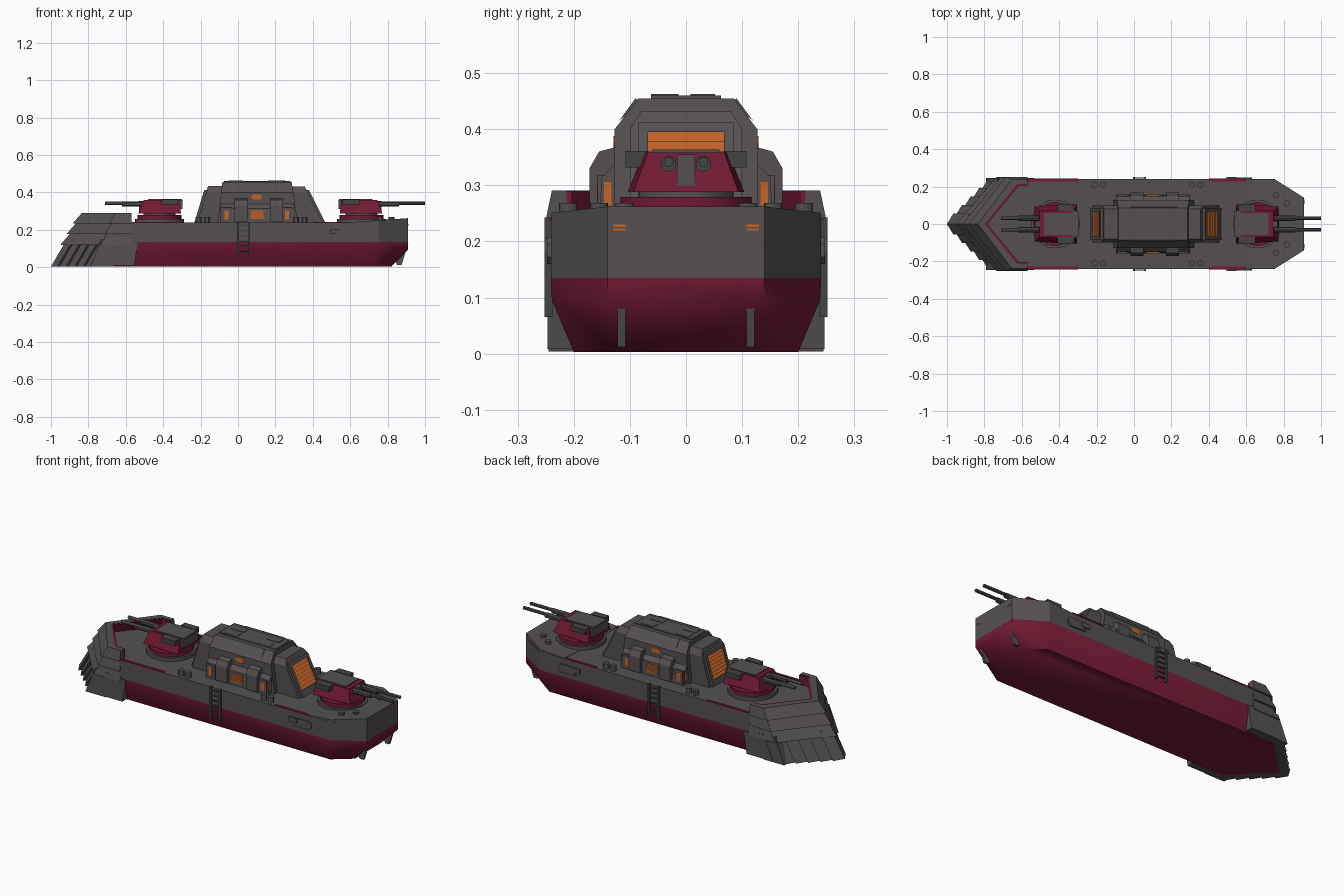
import bpy, bmesh, math
from mathutils import Vector

cube = bpy.data.objects.get("Cube")
if cube:
    bpy.data.objects.remove(cube, do_unlink=True)


def material(name, r, g, b):
    m = bpy.data.materials.new(name)
    m.use_nodes = True
    m.diffuse_color = (r, g, b, 1)
    m.node_tree.nodes["Principled BSDF"].inputs["Base Color"].default_value = (r, g, b, 1)
    return m


GREY = material("hull grey", 0.09, 0.081, 0.085)
RED = material("crimson", 0.17, 0.01, 0.034)
ORANGE = material("glowing orange", 0.56, 0.125, 0.02)
STEEL = material("gun steel", 0.055, 0.058, 0.057)


def loft(name, rings, mat):
    """Skin equal rings of 3D points and cap both ends."""
    bm = bmesh.new()
    vs = [[bm.verts.new(p) for p in ring] for ring in rings]
    n = len(rings[0])
    for a, b in zip(vs, vs[1:]):
        for i in range(n):
            j = (i + 1) % n
            bm.faces.new((a[i], a[j], b[j], b[i]))
    bm.faces.new(vs[0])
    bm.faces.new(vs[-1])
    bmesh.ops.recalc_face_normals(bm, faces=bm.faces)
    me = bpy.data.meshes.new(name)
    bm.to_mesh(me)
    bm.free()
    me.materials.append(mat)
    ob = bpy.data.objects.new(name, me)
    bpy.context.collection.objects.link(ob)
    return ob


def prism(name, pts, axis, a, b, mat):
    """Extrude a 2D profile from a to b along an axis."""
    place = {"x": lambda p, c: (c, *p), "y": lambda p, c: (p[0], c, p[1]),
             "z": lambda p, c: (*p, c)}[axis]
    return loft(name, [[place(p, c) for p in pts] for c in (a, b)], mat)


def box(name, x, y, z, mat):
    return prism(name, [(x[0], y[0]), (x[1], y[0]), (x[1], y[1]), (x[0], y[1])], "z", *z, mat)


def cylinder(name, loc, r, depth, mat, axis="z", sides=24):
    rot = (0, math.pi / 2, 0) if axis == "x" else (0, 0, 0)
    bpy.ops.mesh.primitive_cylinder_add(vertices=sides, radius=r, depth=depth, location=loc, rotation=rot)
    ob = bpy.context.object
    ob.name = name
    ob.data.materials.append(mat)
    bpy.ops.object.shade_smooth_by_angle()


def mirrored(half):
    """Close a half outline that starts on the centre line."""
    return half + [(x, -y) for x, y in reversed(half) if y > 0]


def hull_ring(z, tip, shoulder, y, aft, stern, ys):
    return [(*p, z) for p in mirrored([(tip, 0), (shoulder, y), (aft, y), (stern, ys)])]


# Hull: smooth crimson bottom, flat grey topsides
waterline = hull_ring(0.135, -0.88, -0.68, 0.241, 0.75, 0.91, 0.14)
bottom = loft("lower_hull", [hull_ring(0.003, -0.94, -0.74, 0.2, 0.72, 0.82, 0.12),
                             hull_ring(0.095, -0.91, -0.7, 0.239, 0.75, 0.91, 0.14), waterline], RED)
bpy.ops.object.select_all(action="DESELECT")
bottom.select_set(True)
bpy.context.view_layer.objects.active = bottom
bpy.ops.object.shade_smooth_by_angle(angle=math.radians(47))
loft("upper_hull", [waterline, hull_ring(0.238, -0.82, -0.64, 0.241, 0.75, 0.91, 0.14)], GREY)

# Stern deck rising gently aft
stern = mirrored([(0.58, 0), (0.6, 0.24), (0.75, 0.24), (0.91, 0.14)])
loft("stern_deck", [[(x, y, 0.23) for x, y in stern],
                    [(x, y, 0.239 + (x - 0.58) * 0.07) for x, y in stern]], GREY)


# Prow armour: three overlapping chevron courses with an open top
def chevron(z, off, thick):
    tip, shoulder = -1 + 0.58 * z, -0.77 + 0.41 * z

    def u(d):
        return [(-0.57, 0.237 + d), (shoulder - d, 0.237 + d), (tip - d * 1.4, 0),
                (shoulder - d, -0.237 - d), (-0.57, -0.237 - d)]
    return [(*p, z) for p in u(off) + u(off - thick)[::-1]]


for i in range(3):
    z = 0.12 + i * 0.057
    loft(f"prow_course_{i + 1}", [chevron(z, 0.014, 0.04), chevron(z + 0.057, 0.002, 0.026)], GREY)
loft("bulwark_lining", [chevron(0.236, -0.022, 0.012), chevron(0.289, -0.022, 0.012)], RED)

for s in (1, -1):
    # Prow skirt: saw-toothed plates along the waterline
    start, run = Vector((-1, 0, 0.004)), Vector((0.23, 0.228 * s, 0))
    rise, out = Vector((0.085, 0, 0.145)), Vector((-0.7, 0.7 * s, 0))
    for k in range(5):
        a, b = start + run * (k / 5), start + run * ((k + 1) / 5)
        low = [a, b + out * 0.016, b - out * 0.05, a - out * 0.05]
        loft("prow_skirt_plate", [low, [p + rise for p in low]], GREY)
    for x0, x1, lift in ((-0.79, -0.66, 0.004), (-0.72, -0.555, 0.008)):
        y0, y1 = 0.19 * s, (0.243 + lift / 2) * s
        loft("prow_side_plate", [[(x0, y0, lift), (x1, y0, lift), (x1, y1, lift), (x0, y1, lift)],
                                 [(x0 + .06, y0, .15), (x1 + .02, y0, .13), (x1 + .02, y1, .13), (x0 + .06, y1, .15)]], GREY)
    # Crimson deck edge trim
    for x0, x1 in ((-0.57, -0.3), (0.4, 0.6)):
        box("deck_trim", (x0, x1), (0.228 * s, 0.243 * s), (0.237, 0.243), RED)
    # Boarding ladder
    for x in (0.0, 0.06):
        box("ladder_rail", (x - 0.005, x + 0.005), (0.238 * s, 0.252 * s), (0.065, 0.243), STEEL)
    for k in range(6):
        box("ladder_rung", (0, 0.06), (0.242 * s, 0.249 * s), (0.08 + k * 0.028, 0.087 + k * 0.028), STEEL)
    # Hull side hatch
    prism("side_hatch", [(0.52, 0.16), (0.62, 0.16), (0.632, 0.172), (0.632, 0.195), (0.62, 0.207), (0.55, 0.207)],
          "y", 0.235 * s, 0.248 * s, GREY)
    box("hatch_handle", (0.495, 0.545), (0.235 * s, 0.252 * s), (0.18, 0.205), GREY)
    # Rudder fin and stern light slats
    prism("rudder_fin", [(0.82, 0.1), (0.9, 0.095), (0.875, 0.012), (0.85, 0.012)],
          "y", 0.108 * s, 0.122 * s, GREY)
    for k in range(2):
        box("stern_light", (0.905, 0.912), (0.108 * s, 0.13 * s), (0.219 + k * 0.007, 0.223 + k * 0.007), ORANGE)
    # Bollards
    for x, y in ((-0.21, 0.21), (-0.165, 0.21), (0.31, 0.21), (0.355, 0.21), (0.76, 0.155), (0.82, 0.11)):
        cylinder("bollard", (x, y * s, 0.25), 0.016, 0.036, GREY, sides=12)


# Cabin: broad core with narrower sloped ends
def arch(x, lean, w, zs, w2, zt):
    half = [(w, 0.235), (w, zs), (w2, zt)]
    pts = half + [(-y, z) for y, z in reversed(half)]
    return [(x + lean * (z - 0.235), y, z) for y, z in pts]


loft("cabin_core", [arch(-0.11, 0.12, 0.127, 0.4, 0.085, 0.455),
                    arch(0.32, -0.15, 0.127, 0.4, 0.085, 0.455)], GREY)
loft("cabin_fore_end", [arch(-0.22, 0.3, 0.1, 0.4, 0.08, 0.435), arch(0, 0, 0.1, 0.4, 0.08, 0.435)], GREY)
loft("cabin_aft_end", [arch(0.2, 0, 0.1, 0.4, 0.08, 0.432), arch(0.455, -0.5, 0.1, 0.4, 0.08, 0.432)], GREY)
box("roof_plate", (-0.075, 0.28), (-0.062, 0.062), (0.45, 0.46), GREY)
for x, y in ((-0.01, 0.03), (0.21, 0.03), (-0.01, -0.035), (0.2, -0.04)):
    box("roof_hatch", (x - 0.04, x + 0.04), (y - 0.022, y + 0.022), (0.458, 0.463), GREY)

# Slatted vents on both sloped ends
for label, x, lean, d in (("fore", -0.22, 0.3, -1), ("aft", 0.455, -0.5, 1)):
    def slope(z0, z1, low, high):
        at = lambda z: x + lean * (z - 0.235)
        return [(at(z0) - d * .01, z0), (at(z0) + d * low, z0), (at(z1) + d * high, z1), (at(z1) - d * .01, z1)]
    for k in range(7):
        z = 0.27 + k * 0.018
        prism(f"{label}_vent_slat", slope(z, z + 0.018, 0.011, 0.003), "y", -0.069, 0.069, ORANGE)
    for s in (1, -1):
        prism(f"{label}_vent_frame", slope(0.24, 0.41, 0.014, 0.014), "y", 0.068 * s, 0.085 * s, GREY)
    prism(f"{label}_vent_hood", slope(0.395, 0.413, 0.013, 0.013), "y", -0.085, 0.085, GREY)
    prism(f"{label}_vent_sill", slope(0.24, 0.271, 0.013, 0.013), "y", -0.085, 0.085, GREY)

# Cabin sides: lower casing, buttresses, lights
for s in (1, -1):
    prism("side_casing", [(0.1 * s, 0.235), (0.155 * s, 0.235), (0.15 * s, 0.315), (0.12 * s, 0.345)],
          "x", -0.095, 0.3, GREY)
    for x in (-0.02, 0.17):
        prism("buttress", [(0.1 * s, 0.245), (0.172 * s, 0.245), (0.172 * s, 0.33), (0.155 * s, 0.36), (0.1 * s, 0.375)],
              "x", x, x + 0.07, GREY)
    for x in (-0.085, 0.24):
        box("door_frame", (x - 0.005, x + 0.05), (0.14 * s, 0.158 * s), (0.238, 0.318), GREY)
        box("door_light", (x + 0.012, x + 0.034), (0.15 * s, 0.159 * s), (0.256, 0.304), ORANGE)
    for x in (-0.097, 0.296):
        box("casing_end_light", (x, x + 0.006), (0.133 * s, 0.146 * s), (0.264, 0.306), ORANGE)
    for k in range(4):
        z = 0.257 + k * 0.012
        box("side_grille", (0.068, 0.136), (0.145 * s, 0.157 * s), (z, z + 0.009), ORANGE)
    prism("upper_window", [(0.07, 0.375), (0.08, 0.362), (0.12, 0.362), (0.13, 0.375), (0.12, 0.388), (0.08, 0.388)],
          "y", 0.12 * s, 0.129 * s, ORANGE)
    prism("shoulder_panel", [(0.12 * s, 0.415), (0.117 * s, 0.418), (0.09 * s, 0.455), (0.08 * s, 0.445)],
          "x", -0.02, 0.23, GREY)


# Twin-gun turrets
def turret(label, cx, d, reach):
    def X(*us):
        return [cx + d * u for u in us]
    cylinder(f"{label}_platform", (cx, 0, 0.245), 0.13, 0.026, GREY, sides=32)
    cylinder(f"{label}_ring", (cx, 0, 0.265), 0.117, 0.028, RED, sides=32)
    cylinder(f"{label}_neck", (cx, 0, 0.28), 0.085, 0.03, GREY, sides=32)

    def ring(z, back, front, y):
        b, f = X(back, front)
        return [(b, -y, z), (f, -y * 0.9, z), (f, y * 0.9, z), (b, y, z)]
    loft(f"{label}_body", [ring(0.288, -0.115, 0.112, 0.104), ring(0.358, -0.108, 0.085, 0.076)], RED)
    box(f"{label}_roof", X(-0.12, 0.06), (-0.06, 0.06), (0.35, 0.364), GREY)
    box(f"{label}_back", X(-0.122, -0.09), (-0.07, 0.07), (0.31, 0.36), GREY)
    box(f"{label}_mantlet", X(0.03, 0.108), (-0.016, 0.016), (0.295, 0.355), GREY)
    for s in (1, -1):
        box(f"{label}_ear", X(-0.1, -0.01), (0.07 * s, 0.108 * s), (0.332, 0.361), STEEL)
        mid = X(0.12, (reach + 0.08) / 2)
        cylinder(f"{label}_sleeve", (mid[0], 0.031 * s, 0.338), 0.014, 0.16, STEEL, "x", 12)
        cylinder(f"{label}_barrel", (mid[1], 0.031 * s, 0.342), 0.009, reach - 0.08, STEEL, "x", 12)


turret("aft_turret", 0.66, 1, 0.34)
turret("fore_turret", -0.42, -1, 0.29)
